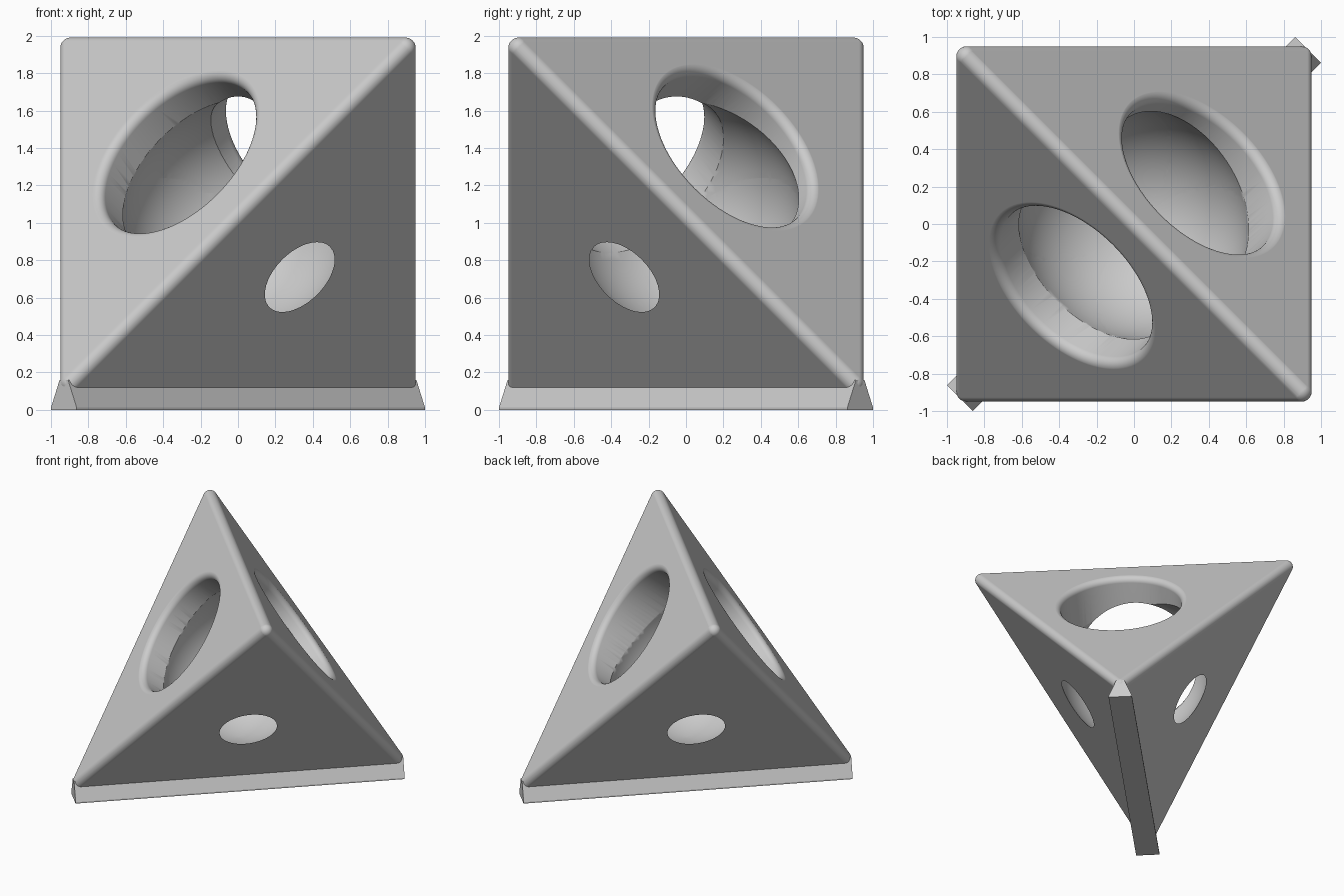
import bpy, bmesh
from math import sin, cos, pi
from mathutils import Vector, Matrix

cube = bpy.data.objects.get("Cube")
if cube:
    bpy.data.objects.remove(cube, do_unlink=True)

CENTRE = Vector((0, 0, 1.04))
ROUND = 0.055                      # edge rounding
CORE = 0.895                       # half size of the unrounded core
FACE = CORE / 3 ** 0.5 + ROUND     # centre to face distance
HOLE, LIP, HOLLOW = 0.5, 0.05, 0.616

grey = bpy.data.materials.new("light_grey")
grey.use_nodes = True
grey.diffuse_color = (0.6, 0.6, 0.6, 1)
grey.node_tree.nodes["Principled BSDF"].inputs["Base Color"].default_value = (0.6, 0.6, 0.6, 1)


def make_object(name, bm):
    bmesh.ops.recalc_face_normals(bm, faces=bm.faces[:])
    mesh = bpy.data.meshes.new(name)
    bm.to_mesh(mesh)
    bm.free()
    mesh.materials.append(grey)
    obj = bpy.data.objects.new(name, mesh)
    bpy.context.collection.objects.link(obj)
    return obj


def activate(obj):
    bpy.ops.object.select_all(action='DESELECT')
    obj.select_set(True)
    bpy.context.view_layer.objects.active = obj


def rounded_tetrahedron():
    # hull around four corner balls
    ball = bmesh.new()
    bmesh.ops.create_icosphere(ball, subdivisions=4, radius=ROUND)
    bm = bmesh.new()
    for corner in ((1, -1, 1), (-1, 1, 1), (-1, -1, -1), (1, 1, -1)):
        for v in ball.verts:
            bm.verts.new(CENTRE + Vector(corner) * CORE + v.co)
    ball.free()
    bmesh.ops.convex_hull(bm, input=bm.verts[:])
    bmesh.ops.delete(bm, geom=[v for v in bm.verts if not v.link_faces], context='VERTS')
    bmesh.ops.dissolve_limit(bm, angle_limit=0.001, verts=bm.verts[:], edges=bm.edges[:])
    return make_object("tetrahedron_body", bm)


def hole_cutter(direction, shift):
    # round plug with a flared lip, spun around the face normal
    top = FACE + 0.0002
    profile = [(0, 0.05), (HOLE, 0.05)]
    for i in range(9):
        t = pi / 2 * (1 - i / 8)
        profile.append((HOLE + LIP - LIP * sin(t), top - LIP * (1 - cos(t))))
    profile += [(HOLE + LIP, top + 0.3), (0, top + 0.3)]
    bm = bmesh.new()
    verts = [bm.verts.new((r, 0, h)) for r, h in profile]
    edges = [bm.edges.new(pair) for pair in zip(verts, verts[1:])]
    bmesh.ops.spin(bm, geom=verts + edges, axis=(0, 0, 1), cent=(0, 0, 0),
                   angle=2 * pi, steps=96, use_duplicate=False)
    bmesh.ops.remove_doubles(bm, verts=bm.verts[:], dist=0.0001)
    turn = Vector((0, 0, 1)).rotation_difference(Vector(direction)).to_matrix().to_4x4()
    bm.transform(Matrix.Translation(CENTRE + Vector(shift)) @ turn)
    return make_object("hole_cutter", bm)


def hollow_cutter():
    bm = bmesh.new()
    bmesh.ops.create_uvsphere(bm, u_segments=96, v_segments=48, radius=HOLLOW,
                              matrix=Matrix.Translation(CENTRE))
    return make_object("hollow_cutter", bm)


def cut(body, cutter):
    cutter.hide_render = True
    mod = body.modifiers.new("cut", 'BOOLEAN')
    mod.operation = 'DIFFERENCE'
    mod.solver = 'EXACT'
    mod.object = cutter
    activate(body)
    bpy.ops.object.modifier_apply(modifier=mod.name)
    bpy.data.objects.remove(cutter, do_unlink=True)


# Body with a round hollow and one hole per face, one of them off centre
body = rounded_tetrahedron()
cut(body, hollow_cutter())
still = (0, 0, 0)
for direction, shift in (((-1, -1, 1), still), ((1, -1, -1), still), ((-1, 1, -1), still),
                         ((1, 1, 1), (0.033, -0.066, 0.033))):
    cut(body, hole_cutter(direction, shift))
activate(body)
bpy.ops.object.shade_smooth_by_angle(angle=0.6)
weighted = body.modifiers.new("weighted_normals", 'WEIGHTED_NORMAL')
weighted.keep_sharp = True

# Flared foot bar under the bottom edge
bm = bmesh.new()
along, across = Vector((1, 1, 0)).normalized(), Vector((1, -1, 0)).normalized()
section = ((-0.097, 0), (0.097, 0), (0.097, 0.012), (0.032, 0.16), (-0.032, 0.16), (-0.097, 0.012))
ends = [[bm.verts.new(along * s + across * w + Vector((0, 0, z))) for w, z in section]
        for s in (-1.317, 1.317)]
for ring in ends:
    bm.faces.new(ring)
for i in range(len(section)):
    j = (i + 1) % len(section)
    bm.faces.new((ends[0][i], ends[0][j], ends[1][j], ends[1][i]))
make_object("foot_bar", bm)
